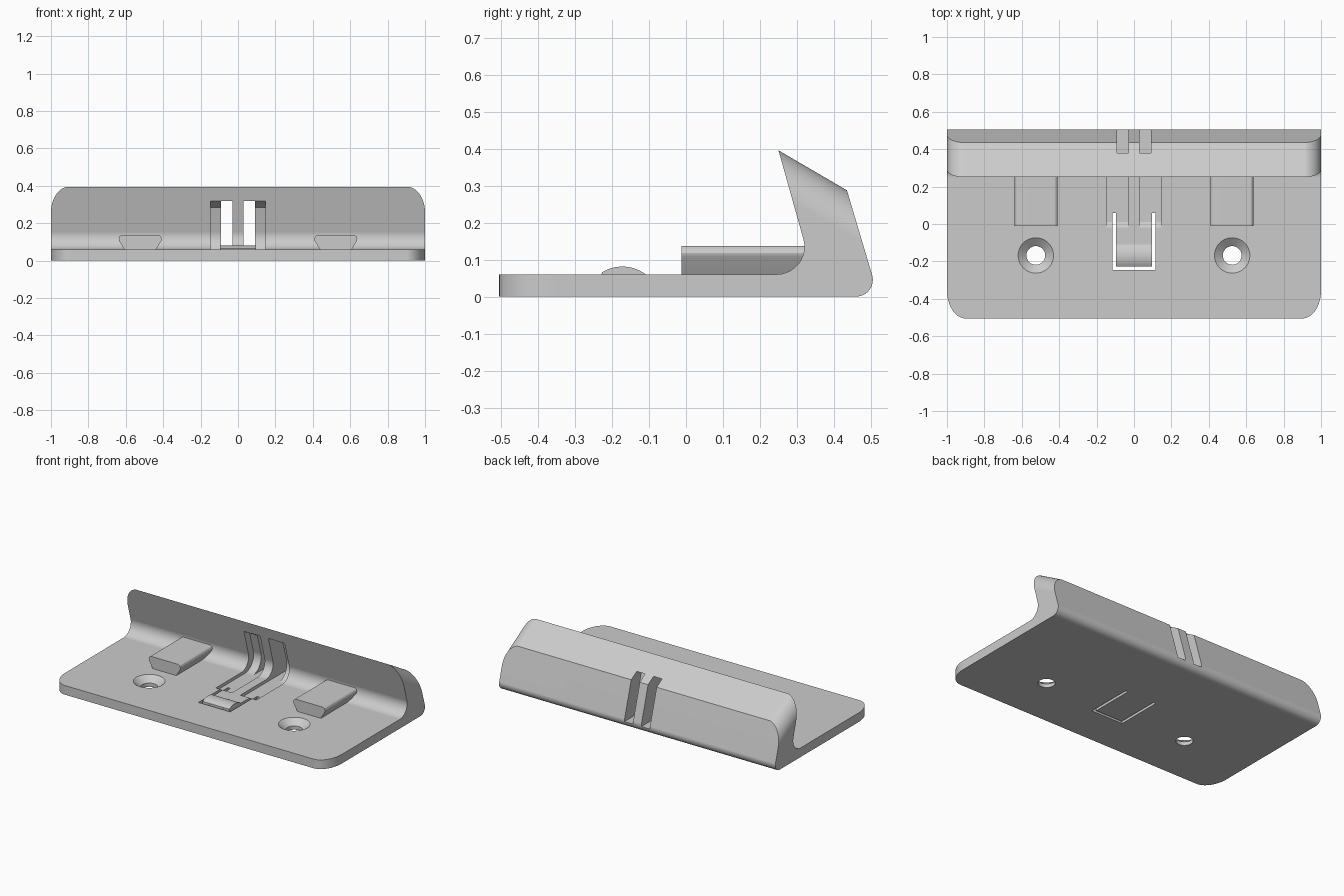
import bpy, bmesh, math
from mathutils import Vector

if "Cube" in bpy.data.objects:
    bpy.data.objects.remove(bpy.data.objects["Cube"])

grey = bpy.data.materials.new("plain_grey")
grey.diffuse_color = (0.6, 0.6, 0.6, 1)
grey.use_nodes = True
grey.node_tree.nodes["Principled BSDF"].inputs["Base Color"].default_value = grey.diffuse_color


def arc(cx, cy, rx, ry, a0, a1, n=12):
    return [(cx + rx * math.cos(math.radians(a0 + (a1 - a0) * i / n)),
             cy + ry * math.sin(math.radians(a0 + (a1 - a0) * i / n))) for i in range(n + 1)]


def prism(name, pts, origin, u, v, sweep):
    """Closed outline in the u, v plane, swept along a vector, normals outward."""
    bm = bmesh.new()
    o, u, v, sweep = Vector(origin), Vector(u), Vector(v), Vector(sweep)
    if u.cross(v).dot(sweep) * sum(a[0] * b[1] - b[0] * a[1]
                                   for a, b in zip(pts, pts[1:] + pts[:1])) < 0:
        pts = pts[::-1]
    low = [bm.verts.new(o + u * a + v * b) for a, b in pts]
    high = [bm.verts.new(p.co + sweep) for p in low]
    bm.faces.new(low[::-1])
    bm.faces.new(high)
    n = len(low)
    for i in range(n):
        j = (i + 1) % n
        bm.faces.new((low[i], low[j], high[j], high[i]))
    bm.normal_update()
    me = bpy.data.meshes.new(name)
    bm.to_mesh(me)
    bm.free()
    me.materials.append(grey)
    ob = bpy.data.objects.new(name, me)
    bpy.context.collection.objects.link(ob)
    return ob


def side_prism(name, pts, x0, x1):
    return prism(name, pts, (x0, 0, 0), (0, 1, 0), (0, 0, 1), (x1 - x0, 0, 0))


def box(name, x0, x1, y0, y1, z0, z1):
    return side_prism(name, [(y0, z0), (y1, z0), (y1, z1), (y0, z1)], x0, x1)


def activate(ob):
    bpy.context.view_layer.update()
    bpy.ops.object.select_all(action='DESELECT')
    ob.select_set(True)
    bpy.context.view_layer.objects.active = ob


def boolean(target, cutter, op='DIFFERENCE'):
    activate(target)
    m = target.modifiers.new("cut", 'BOOLEAN')
    m.object, m.operation, m.solver = cutter, op, 'EXACT'
    bpy.ops.object.modifier_apply(modifier=m.name)
    bpy.data.objects.remove(cutter)


# Body: base plate and leaning rear wall as one side profile
profile = ([(-0.505, 0)] + arc(0.46, 0.045, 0.045, 0.045, -90, 16)
           + [(0.435, 0.287), (0.25, 0.395)]
           + arc(0.245, 0.135, 0.075, 0.075, 15, -90) + [(-0.505, 0.06)])
body = side_prism("base_and_wall", profile, -1, 1)

# Rounded front corners of the plate
plan = ([(1.0, 0.7), (-1.0, 0.7)] + arc(-0.9, -0.355, 0.1, 0.15, 180, 270)
        + arc(0.9, -0.355, 0.1, 0.15, 270, 360))
boolean(body, prism("plan_trim", plan, (0, 0, -0.2), (1, 0, 0), (0, 1, 0), (0, 0, 1)), 'INTERSECT')

# Rounded top corners of the wall, square to its sloping top
top = 0.468
crown = ([(-1.0, -1), (1.0, -1)] + arc(0.9, top - 0.1, 0.1, 0.1, 0, 90)
         + arc(-0.9, top - 0.1, 0.1, 0.1, 90, 180))
slope, normal = Vector((0, 0.864, -0.504)), Vector((0, 0.504, 0.864))
boolean(body, prism("crown_trim", crown, -2 * slope, (1, 0, 0), normal, 4 * slope), 'INTERSECT')

# Countersunk screw holes
for s in (-1, 1):
    bpy.ops.mesh.primitive_cylinder_add(vertices=40, radius=0.05, depth=0.4,
                                        location=(s * 0.525, -0.168, 0))
    boolean(body, bpy.context.object)
    bpy.ops.mesh.primitive_cone_add(vertices=40, radius1=0.045, radius2=0.107, depth=0.05,
                                    location=(s * 0.525, -0.168, 0.045))
    boolean(body, bpy.context.object)

# Curved channels running up the wall, with narrow slots out of the back
channel = ([(-0.02, 0.06), (0.01, 0.04)] + arc(0.282, 0.13, 0.09, 0.09, -90, 15)
           + [(0.33, 0.285), (0.269, 0.32), (0.15, 0.32), (-0.02, 0.2)])
for s in (-1, 1):
    boolean(body, side_prism("channel", channel, s * 0.03, s * 0.147))
    boolean(body, box("slot", s * 0.03, s * 0.092, 0.25, 0.7, 0.04, 0.32))

# U-shaped gap freeing the spring tongue
u_gap = [(-0.115, -0.245), (0.115, -0.245), (0.115, 0.06), (0.097, 0.06), (0.097, -0.228),
         (-0.097, -0.228), (-0.097, 0.06), (-0.115, 0.06)]
boolean(body, prism("tongue_gap", u_gap, (0, 0, -0.1), (1, 0, 0), (0, 1, 0), (0, 0, 0.4)))

# Domed catch on the tongue
catch = [(-0.228, 0.05)] + arc(-0.172, -0.024, 0.105, 0.105, 122, 53) + [(-0.109, 0.05)]
parts = [body, side_prism("tongue_catch", catch, -0.097, 0.097)]

# Undercut locating pads
half = [(0.085, 0.05), (0.085, 0.06), (0.113, 0.107), (0.115, 0.117), (0.111, 0.129),
        (0.104, 0.135), (0.096, 0.137)]
pad = half + [(-a, b) for a, b in reversed(half)]
for side, s in (("left", -1), ("right", 1)):
    parts.append(prism(side + "_pad", pad, (s * 0.523, -0.012, 0), (1, 0, 0), (0, 0, 1),
                       (0, 0.335, 0)))

# Smooth the curves, keep the edges sharp
for ob in parts:
    if not ob.data.materials:
        ob.data.materials.append(grey)
    activate(ob)
    bpy.ops.object.shade_smooth_by_angle(angle=math.radians(25))
    m = ob.modifiers.new("even_normals", 'WEIGHTED_NORMAL')
    m.keep_sharp = True
